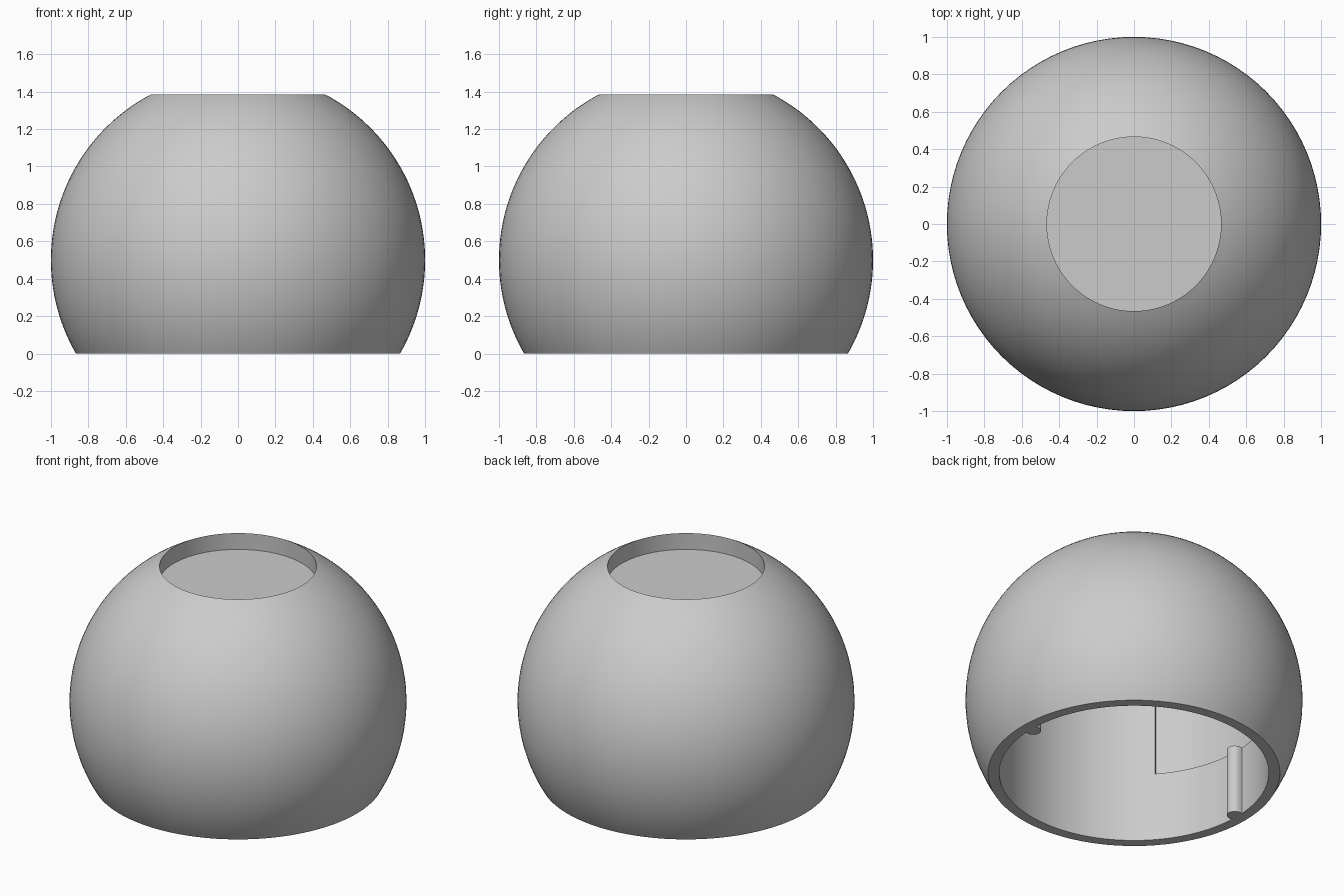
import bpy, bmesh, math
from mathutils import Matrix

if "Cube" in bpy.data.objects:
    bpy.data.objects.remove(bpy.data.objects["Cube"])

SEG = 96
CZ = 0.5                      # height of the sphere centre
TOP, FLOOR, CEILING = 1.385, 1.277, 1.0
R_TOP, R_IN = 0.468, 0.80
STEP = 0.45                   # height where the wall recess starts

grey = bpy.data.materials.new("light grey")
grey.diffuse_color = (0.6, 0.6, 0.6, 1)
grey.use_nodes = True
grey.node_tree.nodes["Principled BSDF"].inputs["Base Color"].default_value = grey.diffuse_color


def make_object(name, bm):
    bmesh.ops.recalc_face_normals(bm, faces=bm.faces)
    mesh = bpy.data.meshes.new(name)
    bm.to_mesh(mesh)
    bm.free()
    mesh.materials.append(grey)
    ob = bpy.data.objects.new(name, mesh)
    bpy.context.collection.objects.link(ob)
    return ob


def lathe(name, profile):
    bm = bmesh.new()
    verts = [bm.verts.new((r, 0, z)) for r, z in profile]
    edges = [bm.edges.new(p) for p in zip(verts, verts[1:])]
    bmesh.ops.spin(bm, geom=verts + edges, cent=(0, 0, 0), axis=(0, 0, 1),
                   angle=math.tau, steps=SEG, use_duplicate=False)
    bmesh.ops.remove_doubles(bm, verts=bm.verts, dist=1e-5)
    return make_object(name, bm)


def prism(name, outline, z0, z1):
    bm = bmesh.new()
    face = bm.faces.new([bm.verts.new((x, y, z0)) for x, y in outline])
    up = bmesh.ops.extrude_face_region(bm, geom=[face])["geom"]
    bmesh.ops.translate(bm, vec=(0, 0, z1 - z0),
                        verts=[v for v in up if isinstance(v, bmesh.types.BMVert)])
    return make_object(name, bm)


def polar(r, deg):
    a = math.radians(deg)
    return r * math.cos(a), r * math.sin(a)


def smooth(ob):
    bpy.ops.object.select_all(action='DESELECT')
    ob.select_set(True)
    bpy.context.view_layer.objects.active = ob
    bpy.ops.object.shade_smooth_by_angle(angle=math.radians(30))


# Truncated ball with a round dish on top and a cylindrical socket below
a0 = math.asin(TOP - CZ)
a1 = math.asin(-CZ)
arc = [(math.cos(a), CZ + math.sin(a))
       for a in (a0 + (a1 - a0) * i / 40 for i in range(41))]
shell = lathe("ball_shell", [(0, FLOOR), (R_TOP, FLOOR)] + arc
              + [(R_IN, 0), (R_IN, CEILING), (0, CEILING)])

# Shallow wall recesses and clip ribs on the two opposite sides of the socket
for side, centre in (("left", 180), ("right", 0)):
    angles = [centre - 41 + 82 * i / 22 for i in range(23)]
    outline = ([polar(0.84, a) for a in angles]
               + [polar(0.75, a) for a in reversed(angles)])
    cutter = prism(side + "_recess_cutter", outline, STEP, CEILING - 0.04)
    cutter.hide_render = True
    cutter.hide_set(True)
    mod = shell.modifiers.new(side + "_recess", 'BOOLEAN')
    mod.operation = 'DIFFERENCE'
    mod.object = cutter
    mod.solver = 'EXACT'

    rib_outline = [(0.81, -0.047), (0.81, 0.047)]
    rib_outline += [(0.78 - 0.047 * math.sin(t), 0.047 * math.cos(t))
                    for t in (math.pi * i / 12 for i in range(13))]
    rib = prism(side + "_clip_rib", rib_outline, 0, STEP)
    rib.data.transform(Matrix.Rotation(math.radians(centre), 4, 'Z'))
    smooth(rib)

# Bake the recesses into the shell, then smooth it
depsgraph = bpy.context.evaluated_depsgraph_get()
baked = bpy.data.meshes.new_from_object(shell.evaluated_get(depsgraph))
shell.modifiers.clear()
shell.data = baked
for ob in [o for o in bpy.data.objects if o.name.endswith("cutter")]:
    bpy.data.objects.remove(ob)
smooth(shell)
